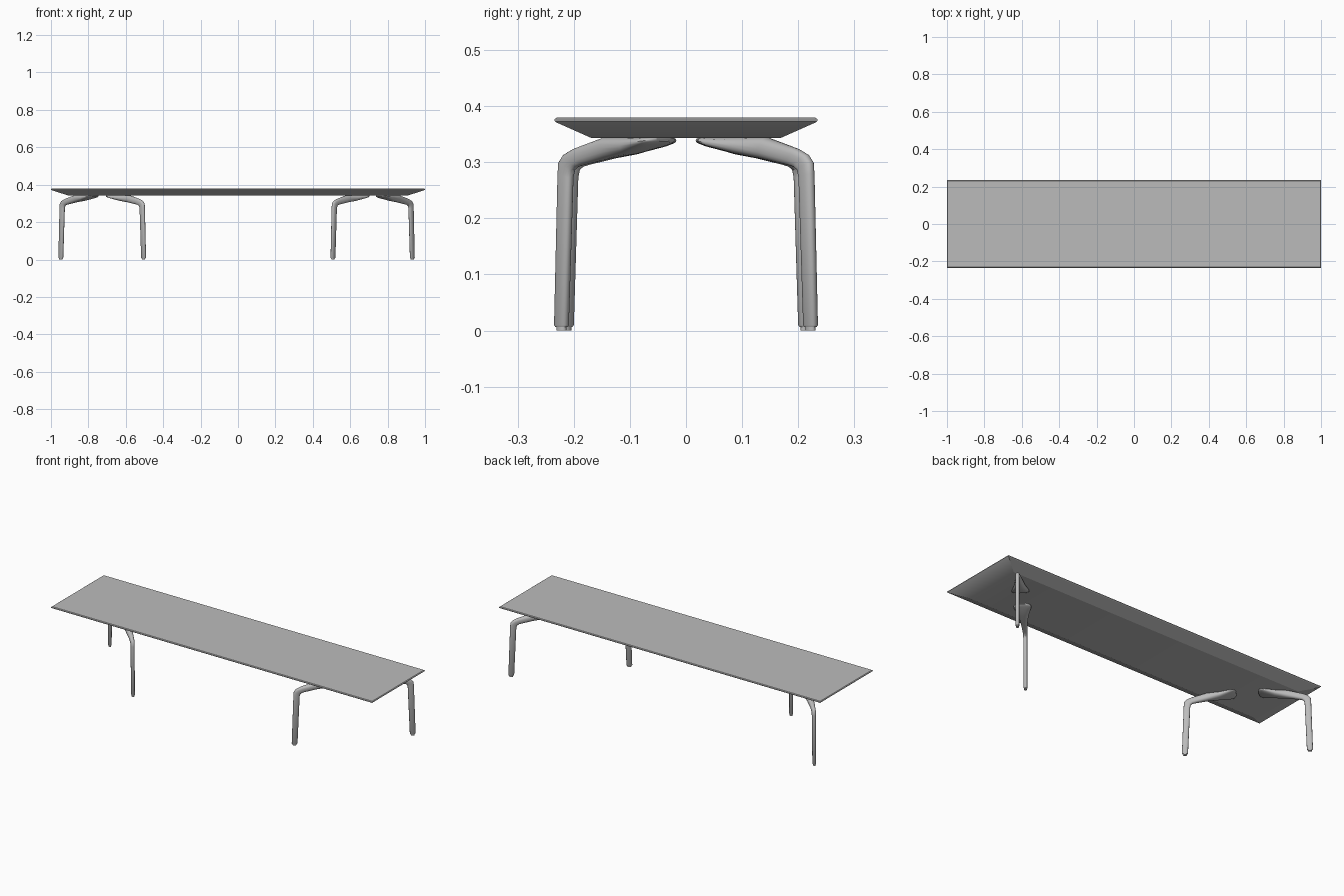
import bpy, bmesh, math
from mathutils import Matrix, Vector

cube = bpy.data.objects.get("Cube")
if cube:
    bpy.data.objects.remove(cube, do_unlink=True)

grey = bpy.data.materials.new("warm_grey")
grey.use_nodes = True
grey.diffuse_color = (0.5, 0.5, 0.5, 1)
grey.node_tree.nodes["Principled BSDF"].inputs["Base Color"].default_value = (0.5, 0.5, 0.5, 1)


def loft(name, rings, angle):
    """Skin a list of equal-length rings and cap both ends."""
    bm = bmesh.new()
    rows = [[bm.verts.new(p) for p in ring] for ring in rings]
    n = len(rows[0])
    for a, b in zip(rows, rows[1:]):
        for i in range(n):
            j = (i + 1) % n
            bm.faces.new((a[i], a[j], b[j], b[i]))
    bm.faces.new(rows[0])
    bm.faces.new(rows[-1])
    bmesh.ops.recalc_face_normals(bm, faces=bm.faces)
    mesh = bpy.data.meshes.new(name)
    bm.to_mesh(mesh)
    bm.free()
    mesh.materials.append(grey)
    obj = bpy.data.objects.new(name, mesh)
    bpy.context.collection.objects.link(obj)
    bpy.ops.object.select_all(action="DESELECT")
    obj.select_set(True)
    bpy.context.view_layer.objects.active = obj
    bpy.ops.object.shade_smooth_by_angle(angle=math.radians(angle))
    return obj


# Table top: thin edge, chamfered underside
TOP = [(0.09, 0.066, 0.343), (0.004, 0.003, 0.371), (0, 0, 0.374),
       (0, 0, 0.377), (0.004, 0.004, 0.38)]
loft("table_top", [[(sx * (1 - dx), sy * (0.234 - dy), z)
                    for sx, sy in ((-1, -1), (1, -1), (1, 1), (-1, 1))]
                   for dx, dy, z in TOP], 20)

# Leg sections: outer (radius, z), inner (radius, z), half width
LEG = [
    ((0.319, 0.006), (0.295, 0.006), 0.007),
    ((0.322, 0.010), (0.292, 0.010), 0.009),
    ((0.313, 0.280), (0.281, 0.272), 0.010),
    ((0.311, 0.300), (0.277, 0.286), 0.0105),
    ((0.300, 0.313), (0.267, 0.292), 0.011),
    ((0.275, 0.324), (0.252, 0.295), 0.012),
    ((0.200, 0.344), (0.190, 0.306), 0.018),
    ((0.140, 0.345), (0.135, 0.314), 0.028),
    ((0.085, 0.345), (0.085, 0.326), 0.043),
    ((0.070, 0.345), (0.070, 0.331), 0.043),
    ((0.060, 0.345), (0.060, 0.334), 0.034),
    ((0.055, 0.345), (0.055, 0.337), 0.020),
]
SIDES = 20


def rounded(v):
    return math.copysign(abs(v) ** 0.8, v)


def section(outer, inner, width):
    o, i = Vector((outer[0], 0, outer[1])), Vector((inner[0], 0, inner[1]))
    mid, half = (o + i) / 2, (o - i) / 2
    ring = []
    for k in range(SIDES):
        a = math.tau * k / SIDES
        ring.append(mid + half * rounded(math.cos(a)) + Vector((0, width * rounded(math.sin(a)), 0)))
    return ring


def glide(z):
    return [(0.307 + 0.010 * math.cos(math.tau * k / SIDES),
             0.007 * math.sin(math.tau * k / SIDES), z) for k in range(SIDES)]


# Two diagonal pairs of legs, each leg with a small foot glide
for side, x, turn in (("right", -0.726, -43.9), ("left", 0.72, 46.3)):
    for end, extra in (("a", 0), ("b", 180)):
        place = Matrix.Translation((x, 0, 0)) @ Matrix.Rotation(math.radians(turn + extra), 4, "Z")
        leg = loft(f"{side}_leg_{end}", [section(*s) for s in LEG], 40)
        foot = loft(f"{side}_foot_glide_{end}", [glide(0), glide(0.008)], 40)
        leg.matrix_world = place
        foot.matrix_world = place
